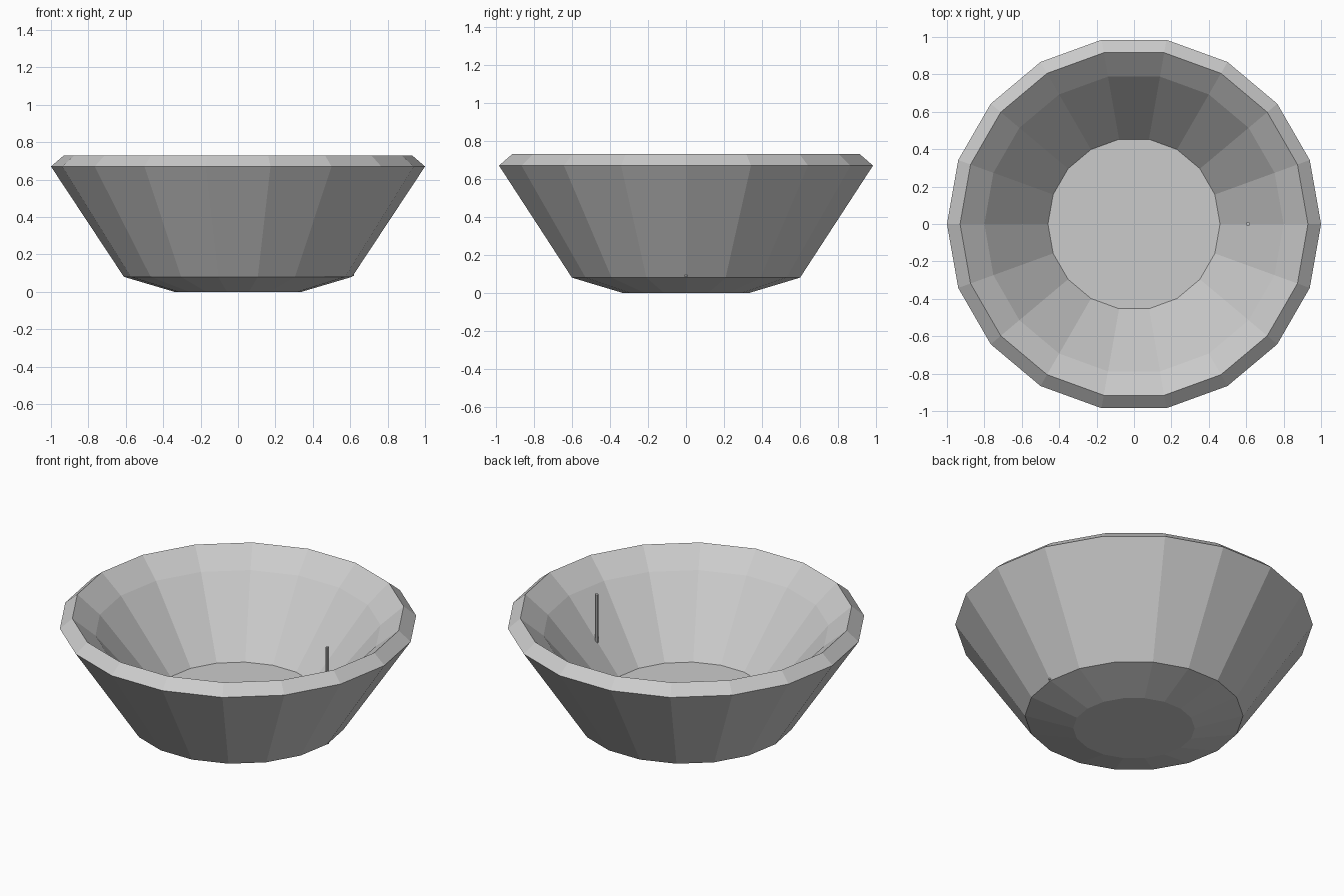
import bpy, bmesh
from math import cos, sin, pi

if "Cube" in bpy.data.objects:
    bpy.data.objects.remove(bpy.data.objects["Cube"])

SIDES = 18


def lathe(name, profile, sides, centre=(0, 0)):
    """Spin a (radius, z) profile around a vertical axis and cap both ends."""
    bm = bmesh.new()
    rings = []
    for r, z in profile:
        rings.append([bm.verts.new((centre[0] + r * cos(2 * pi * i / sides),
                                    centre[1] + r * sin(2 * pi * i / sides), z))
                      for i in range(sides)])
    for low, high in zip(rings, rings[1:]):
        for i in range(sides):
            j = (i + 1) % sides
            bm.faces.new((low[i], low[j], high[j], high[i]))
    bm.faces.new(rings[0][::-1])
    bm.faces.new(rings[-1])
    bmesh.ops.recalc_face_normals(bm, faces=bm.faces)
    mesh = bpy.data.meshes.new(name)
    bm.to_mesh(mesh)
    bm.free()
    obj = bpy.data.objects.new(name, mesh)
    bpy.context.collection.objects.link(obj)
    return obj


# Bowl: foot, outer wall, bevelled rim, inner wall, flat inner floor
lathe("bowl", [(0.34, 0.0), (0.61, 0.08), (1.0, 0.67), (0.93, 0.73),
               (0.80, 0.62), (0.46, 0.21)], SIDES)

# Thin upright pin passing through the right wall
lathe("pin", [(0.01, 0.085), (0.01, 0.68)], 8, centre=(0.61, 0))
